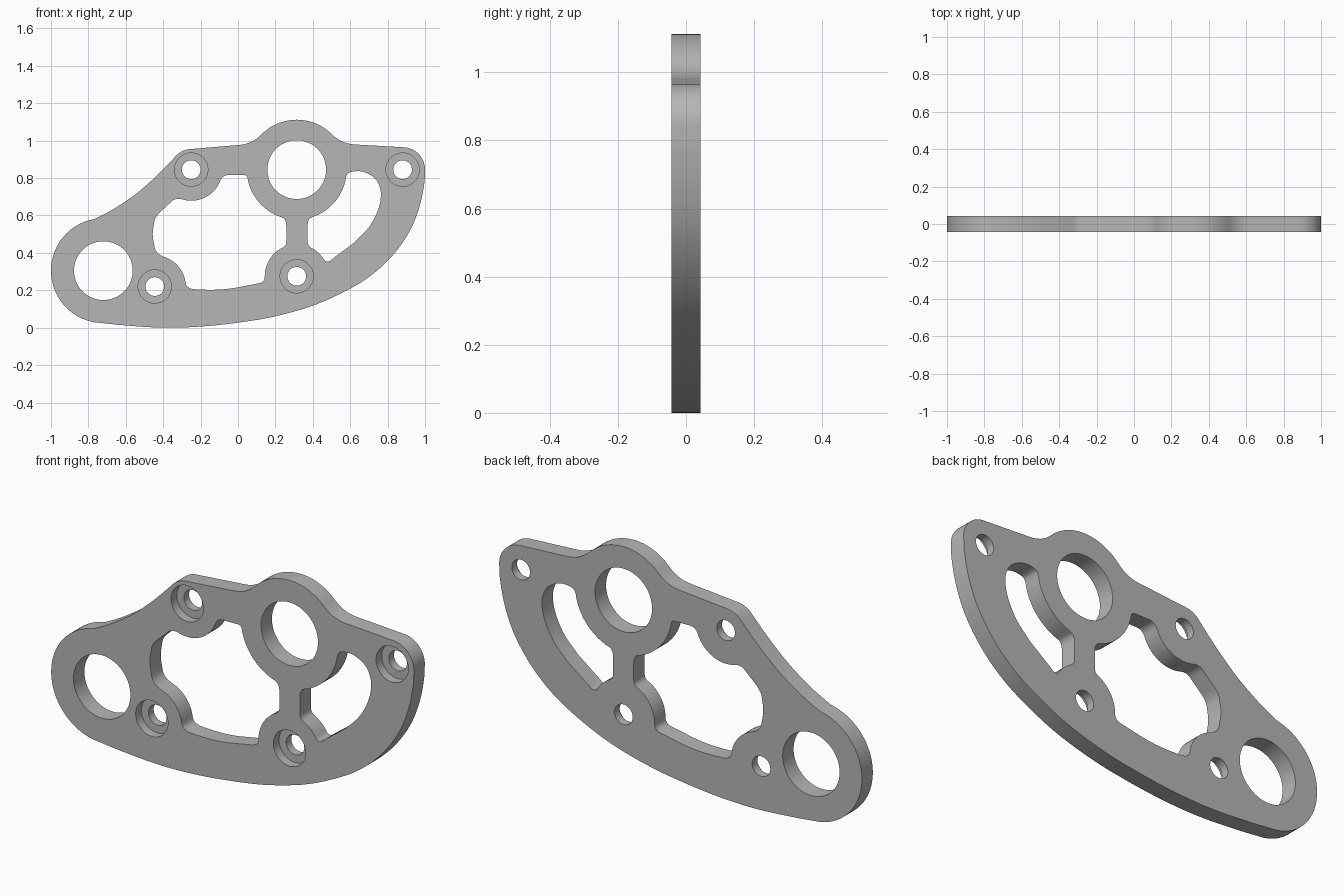
import bpy, bmesh, math
from mathutils import Vector

HALF = 0.043  # half of the plate thickness

old = bpy.data.objects.get("Cube")
if old:
    bpy.data.objects.remove(old, do_unlink=True)

grey = bpy.data.materials.new("satin grey")
grey.use_nodes = True
grey.diffuse_color = (0.47, 0.47, 0.47, 1)
grey.node_tree.nodes["Principled BSDF"].inputs["Base Color"].default_value = (0.47, 0.47, 0.47, 1)


def arc(centre, r, a0, a1):
    """Points on an arc, angles in degrees."""
    n = max(2, round(abs(a1 - a0) / 5))
    angles = [math.radians(a0 + (a1 - a0) * i / n) for i in range(n + 1)]
    return [Vector((centre[0] + r * math.cos(a), centre[1] + r * math.sin(a))) for a in angles]


def soft(a, corner, b, n=7):
    """Rounded corner from a to b."""
    a, c, b = Vector(a), Vector(corner), Vector(b)
    return [a * (1 - t) ** 2 + c * 2 * t * (1 - t) + b * t * t for t in (i / n for i in range(n + 1))]


def flow(points, n=5):
    """Smooth curve through the points."""
    p = [Vector(q) for q in points]
    p = [p[0] * 2 - p[1]] + p + [p[-1] * 2 - p[-2]]
    out = []
    for a, b, c, d in zip(p, p[1:], p[2:], p[3:]):
        for i in range(n):
            t = i / n
            out.append(0.5 * (2 * b + (c - a) * t + (2 * a - 5 * b + 4 * c - d) * t ** 2
                              + (3 * b - a - 3 * c + d) * t ** 3))
    return out + [p[-2]]


def prism(name, points, y0, y1):
    """Solid made by extruding an x-z profile along y."""
    clean = []
    for p in points:
        if not clean or (p - clean[-1]).length > 0.002:
            clean.append(p)
    if (clean[0] - clean[-1]).length < 0.002:
        clean.pop()
    bm = bmesh.new()
    face = bm.faces.new([bm.verts.new((p.x, y0, p.y)) for p in clean])
    new = bmesh.ops.extrude_face_region(bm, geom=[face])["geom"]
    bmesh.ops.translate(bm, vec=(0, y1 - y0, 0), verts=[v for v in new if isinstance(v, bmesh.types.BMVert)])
    bmesh.ops.recalc_face_normals(bm, faces=bm.faces)
    mesh = bpy.data.meshes.new(name)
    bm.to_mesh(mesh)
    bm.free()
    mesh.materials.append(grey)
    obj = bpy.data.objects.new(name, mesh)
    bpy.context.collection.objects.link(obj)
    return obj


# Centres of the two large bores and four screw holes
left_bore, top_bore = (-0.72, 0.305), (0.314, 0.845)
upper_screw, end_screw = (-0.25, 0.845), (0.88, 0.845)
low_screw, mid_screw = (-0.445, 0.22), (0.314, 0.275)
BOSS = 0.267

# Outer outline
big = arc(left_bore, 0.28, 100, 260)
dome = arc(top_bore, BOSS, 45, 135)
shoulder = arc(upper_screw, 0.11, 95, 140)
outline = big + flow([big[-1], (-0.6, 0.012), (-0.4, 0.0), (-0.2, 0.006), (0, 0.027), (0.2, 0.061),
                      (0.42, 0.125), (0.62, 0.22), (0.74, 0.302), (0.84, 0.402), (0.92, 0.52),
                      (0.97, 0.645), (0.995, 0.765), (1, 0.845)])
outline += arc(end_screw, 0.12, 0, 83)
outline += soft((0.62, 0.98), (0.552, 0.985), dome[0]) + dome
outline += soft(dome[-1], (0.076, 0.982), (0.005, 0.977)) + shoulder
outline += flow([shoulder[-1], (-0.395, 0.852), (-0.47, 0.78), (-0.55, 0.712), (-0.633, 0.655),
                 (-0.7, 0.615), big[0]])

# Large window between the four bosses
a = arc(upper_screw, 0.166, 252, 338)
b = arc(top_bore, BOSS, 190, 253)
c = arc(mid_screw, 0.171, 118, 180)
d = arc(low_screw, 0.166, 8, 70)
window = a + soft(a[-1], (-0.085, 0.816), (-0.05, 0.816))
window += soft((0.03, 0.816), (0.048, 0.816), b[0]) + b
window += soft(b[-1], (0.258, 0.58), (0.258, 0.545))
window += soft((0.258, 0.46), (0.258, 0.435), c[0]) + c
window += soft(c[-1], (0.143, 0.245), (0.115, 0.238))
window += soft((0, 0.216), (-0.1, 0.196), (-0.235, 0.206))
window += soft((-0.235, 0.206), (-0.277, 0.21), d[0]) + d
window += soft(d[-1], (-0.438, 0.392), (-0.446, 0.43))
window += flow([(-0.446, 0.43), (-0.456, 0.5), (-0.448, 0.565)])
window += soft((-0.448, 0.565), (-0.444, 0.59), (-0.42, 0.615))
window += soft((-0.365, 0.665), (-0.34, 0.697), a[0])

# Curved window beside the top bore
e = arc(top_bore, BOSS, -8, -73)
f = arc(mid_screw, 0.171, 62, 30)
slot = e + soft(e[-1], (0.372, 0.58), (0.372, 0.545))
slot += soft((0.372, 0.46), (0.372, 0.437), f[0]) + f
slot += soft(f[-1], (0.48, 0.342), (0.51, 0.372))
slot += flow([(0.624, 0.457), (0.7, 0.537), (0.747, 0.625), (0.764, 0.7), (0.757, 0.755), (0.73, 0.8),
              (0.68, 0.83), (0.635, 0.837), (0.592, 0.828), e[0]])

# Plate and its cut-outs
plate = prism("bracket_plate", outline, -HALF, HALF)
cutters = [prism("window_cutter", window, -0.1, 0.1), prism("slot_cutter", slot, -0.1, 0.1)]
for bore in (left_bore, top_bore):
    cutters.append(prism("bore_cutter", arc(bore, 0.157, 0, 360), -0.1, 0.1))
for screw in (upper_screw, end_screw, low_screw, mid_screw):
    cutters.append(prism("screw_cutter", arc(screw, 0.05, 0, 360), -0.1, 0.1))
    cutters.append(prism("counterbore_cutter", arc(screw, 0.089, 0, 360), -0.1, 0.002))

bpy.ops.object.select_all(action="DESELECT")
bpy.context.view_layer.objects.active = plate
plate.select_set(True)
for cutter in cutters:
    cutter.hide_render = True
    mod = plate.modifiers.new("cut", "BOOLEAN")
    mod.operation, mod.solver, mod.object = "DIFFERENCE", "EXACT", cutter
    bpy.ops.object.modifier_apply(modifier=mod.name)
    bpy.data.objects.remove(cutter, do_unlink=True)
bpy.ops.object.shade_smooth_by_angle(angle=math.radians(30))
